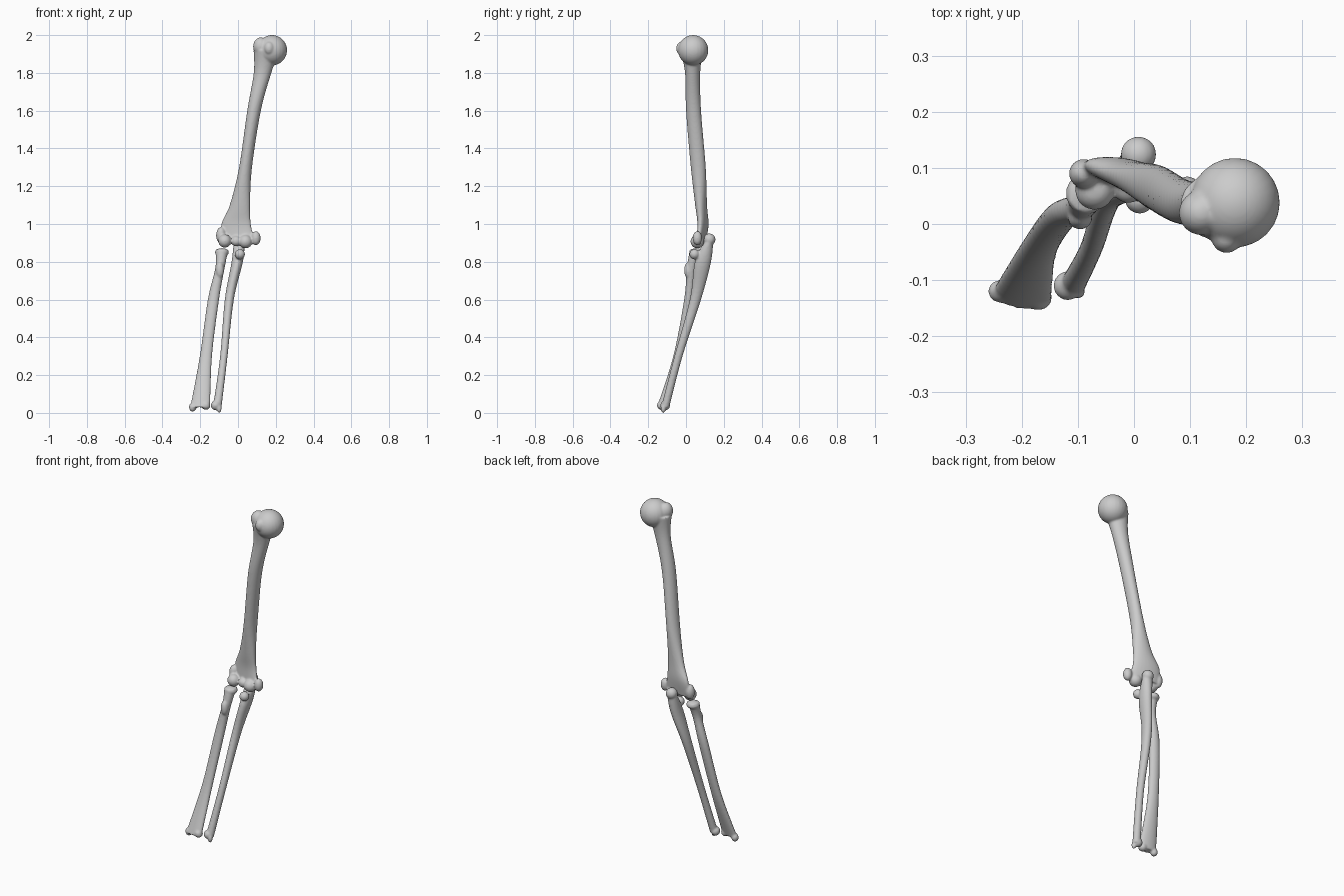
import bpy
import bmesh
import math
from mathutils import Matrix, Vector

cube = bpy.data.objects.get("Cube")
if cube:
    bpy.data.objects.remove(cube, do_unlink=True)

grey = (.6, .6, .6, 1)
bone_grey = bpy.data.materials.new("bone_grey")
bone_grey.use_nodes = True
bone_grey.diffuse_color = grey
bone_grey.node_tree.nodes["Principled BSDF"].inputs["Base Color"].default_value = grey

SIDES = 24
STEPS = 8


def spline(before, start, end, after, t):
    """Smooth in-between value of four neighbouring sections."""
    section = []
    for p, q, r, s in zip(before, start, end, after):
        leave, arrive = (r - p) / 2, (s - q) / 2
        bend = leave + arrive - 2 * (r - q)
        section.append(q + t * (leave + t * (r - q - leave - bend + t * bend)))
    return section


def add_shaft(bm, sections, turn):
    """Loft ellipses given as x, y, z, half width and half depth."""
    last = len(sections) - 1
    dense = []
    for i in range(last):
        before = sections[max(i - 1, 0)]
        after = sections[min(i + 2, last)]
        for step in range(STEPS):
            dense.append(spline(before, sections[i], sections[i + 1], after, step / STEPS))
    dense.append(sections[last])
    spin = Matrix.Rotation(math.radians(turn), 3, "Z")
    rings = []
    for x, y, z, width, depth in dense:
        ring = []
        for side in range(SIDES):
            angle = math.tau * side / SIDES
            offset = Vector((width * math.cos(angle), depth * math.sin(angle), 0))
            ring.append(bm.verts.new(Vector((x, y, z)) + spin @ offset))
        rings.append(ring)
    for low, high in zip(rings, rings[1:]):
        for side in range(SIDES):
            following = (side + 1) % SIDES
            bm.faces.new((low[side], low[following], high[following], high[side]))
    bm.faces.new(reversed(rings[0]))
    bm.faces.new(rings[-1])


def add_knob(bm, centre, radius, tall=1):
    """Add a round swelling, stretched or flattened upwards by tall."""
    matrix = Matrix.Translation(centre) @ Matrix.Diagonal((1, 1, tall, 1))
    bmesh.ops.create_uvsphere(bm, u_segments=SIDES, v_segments=SIDES,
                              radius=radius, matrix=matrix)


def make_bone(name, turn, sections, knobs):
    """Fuse a shaft and its knobs into one smooth bone."""
    bm = bmesh.new()
    add_shaft(bm, sections, turn)
    for knob in knobs:
        add_knob(bm, *knob)
    bmesh.ops.recalc_face_normals(bm, faces=bm.faces)
    mesh = bpy.data.meshes.new(name)
    bm.to_mesh(mesh)
    bm.free()
    mesh.materials.append(bone_grey)
    bone = bpy.data.objects.new(name, mesh)
    bpy.context.collection.objects.link(bone)
    fuse = bone.modifiers.new("fuse", "REMESH")
    fuse.mode = "VOXEL"
    fuse.voxel_size = .005
    fuse.use_smooth_shade = True
    soften = bone.modifiers.new("soften", "SMOOTH")
    soften.factor = .5
    soften.iterations = 6


# Upper arm bone: broad flat lower end, slim shaft, flared neck
make_bone("upper_arm_bone", -12, [
    (0, .08, .91, .09, .02),
    (-.01, .09, 1, .08, .025),
    (.01, .08, 1.1, .055, .03),
    (.04, .065, 1.3, .034, .04),
    (.085, .04, 1.6, .036, .04),
    (.13, .035, 1.8, .047, .04),
    (.15, .03, 1.92, .068, .06),
], [
    ((.18, .038, 1.92), .08),         # round shoulder head
    ((.12, .02, 1.94), .04, 1.2),     # greater tubercle
    ((.165, -.025, 1.93), .027, 1.3),  # lesser tubercle
    ((.095, .06, .925), .025, 1.5),   # inner epicondyle
    ((-.09, .09, .94), .026, 1.7),    # outer epicondyle
    ((-.07, .06, .91), .035),         # rounded condyle
    ((-.01, .065, .91), .028),        # pulley groove
    ((.04, .06, .907), .036),         # pulley rim
])

# Inner forearm bone: hooked elbow, tapering to a small wrist knob
make_bone("inner_forearm_bone", 0, [
    (-.11, -.11, .03, .023, .022),
    (-.075, -.04, .3, .02, .022),
    (-.046, .05, .6, .024, .03),
    (-.004, .09, .8, .03, .043),
    (.008, .125, .92, .03, .02),
], [
    ((.008, .124, .918), .032),        # elbow point
    ((.01, .045, .84), .027),          # front lip of the hook
    ((-.118, -.11, .04), .026),        # wrist knob
    ((-.1, -.12, .023), .013, 1.8),    # wrist spike
])

# Outer forearm bone: disc head, narrow neck, wide wrist end
make_bone("outer_forearm_bone", -10, [
    (-.2, -.13, .03, .054, .022),
    (-.17, -.045, .3, .033, .022),
    (-.13, .014, .6, .03, .024),
    (-.095, .03, .77, .025, .025),
    (-.085, .054, .865, .034, .034),
], [
    ((-.085, .054, .85), .037, .6),    # disc head
    ((-.096, .012, .755), .022, 2),    # tendon bump
    ((-.24, -.12, .03), .02, 1.2),     # wrist spike
    ((-.17, -.13, .04), .024),         # wrist corner
])
